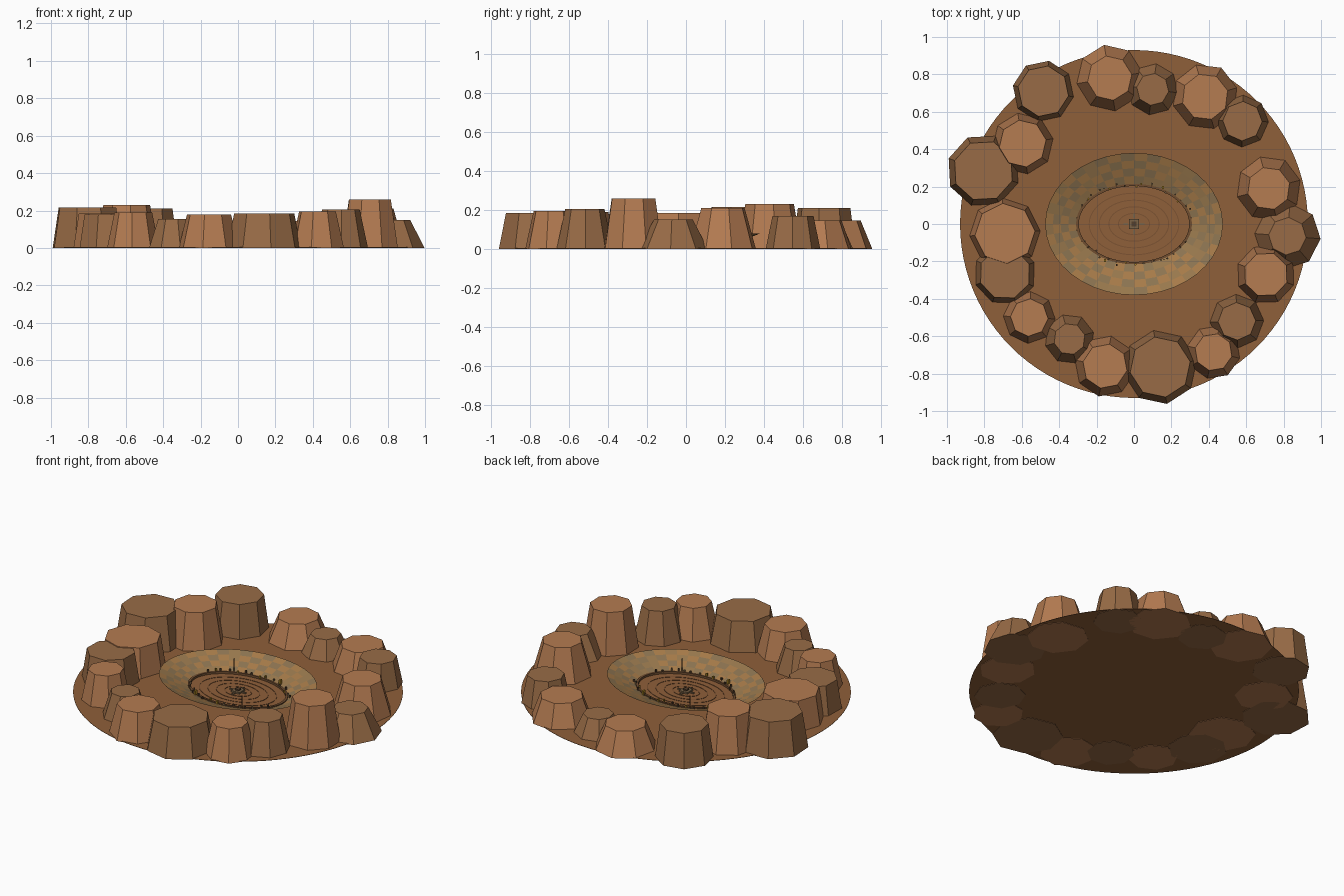
import bpy, bmesh, random
from math import cos, sin, pi, tau, atan2

if "Cube" in bpy.data.objects:
    bpy.data.objects.remove(bpy.data.objects["Cube"])
random.seed(4)


def mat(name, r, g, b):
    m = bpy.data.materials.new(name)
    m.diffuse_color = (r, g, b, 1)
    m.use_nodes = True
    m.node_tree.nodes["Principled BSDF"].inputs["Base Color"].default_value = m.diffuse_color
    return m


SAND = mat("sand", 0.275, 0.115, 0.041)
RIDGE = mat("sand_ridge", 0.2, 0.085, 0.032)
ROCKS = [mat("rock_light", 0.46, 0.2, 0.083), mat("rock_dark", 0.315, 0.148, 0.061)]
SEATS = [mat("seat_tan", 0.39, 0.2, 0.067), mat("seat_grey", 0.265, 0.175, 0.082),
         mat("seat_olive", 0.32, 0.19, 0.075)]
DARK = mat("dark_stone", 0.09, 0.05, 0.025)
WALL = mat("wall_brown", 0.16, 0.075, 0.03)
STONE = mat("stone", 0.2, 0.13, 0.065)
YELLOW = mat("banner_yellow", 0.45, 0.26, 0.02)


def finish(bm, name, mats):
    me = bpy.data.meshes.new(name)
    bm.to_mesh(me)
    bm.free()
    for m in mats:
        me.materials.append(m)
    ob = bpy.data.objects.new(name, me)
    bpy.context.collection.objects.link(ob)
    return ob


def loft(name, rings, n, pick, mats, cap=False, phase=0.0):
    """Surface through elliptical rings given as (rx, ry, z)."""
    bm = bmesh.new()
    loops = [[bm.verts.new((rx * cos(phase + tau * i / n), ry * sin(phase + tau * i / n), z))
              for i in range(n)] for rx, ry, z in rings]
    for j in range(len(loops) - 1):
        a, b = loops[j], loops[j + 1]
        for i in range(n):
            k = (i + 1) % n
            f = bm.faces.new((a[i], a[k], b[k], b[i]))
            f.material_index = pick(i, j)
    if cap:
        bm.faces.new(loops[0][::-1])
        bm.faces.new(loops[-1])
    return finish(bm, name, mats)


def box(name, loc, size, m, turn=0.0):
    bm = bmesh.new()
    bmesh.ops.create_cube(bm, size=1)
    bmesh.ops.scale(bm, vec=size, verts=bm.verts)
    ob = finish(bm, name, [m])
    ob.location = loc
    ob.rotation_euler[2] = turn
    return ob


first = lambda i, j: 0

# desert ground
loft("ground", [(0.93, 0.93, 0.003), (0.93, 0.93, 0.005)], 96, first, [SAND], cap=True)

# ring of rock mesas: x, y, base radius, top radius, height
MESAS = [(-0.13, 0.78, 0.18, 0.125, 0.145), (0.10, 0.72, 0.14, 0.09, 0.12),
         (0.38, 0.68, 0.178, 0.13, 0.145), (0.58, 0.55, 0.14, 0.11, 0.17),
         (0.72, 0.19, 0.175, 0.12, 0.21), (0.82, -0.065, 0.178, 0.105, 0.15),
         (0.705, -0.27, 0.16, 0.125, 0.26), (0.55, -0.52, 0.145, 0.105, 0.205),
         (0.425, -0.685, 0.145, 0.105, 0.195), (0.14, -0.765, 0.2, 0.17, 0.185),
         (-0.155, -0.76, 0.165, 0.125, 0.18), (-0.345, -0.615, 0.135, 0.088, 0.155),
         (-0.56, -0.5, 0.14, 0.105, 0.19), (-0.69, -0.265, 0.168, 0.145, 0.18),
         (-0.69, -0.05, 0.19, 0.168, 0.185), (-0.805, 0.285, 0.197, 0.17, 0.215),
         (-0.595, 0.43, 0.165, 0.132, 0.23), (-0.485, 0.71, 0.165, 0.143, 0.21)]
for k, (x, y, rb, rt, h) in enumerate(MESAS):
    ob = loft("mesa", [(rb, rb, 0), (rt * 0.96, rt * 0.96, h)], 8, first, [ROCKS[k % 2]],
              cap=True, phase=atan2(y, x))
    ob.location = (x, y, 0)

# sloped seating bowl, checkered and open underneath
TIERS = 4
rings = [(0.31 + 0.165 * t / TIERS, 0.215 + 0.165 * t / TIERS, 0.014 + 0.065 * t / TIERS)
         for t in range(TIERS + 1)]
loft("seating_bowl", rings, 40, lambda i, j: (i + j) % 2 if random.random() < 0.75 else 2, SEATS)

# arena wall and floor
loft("arena_wall", [(0.295, 0.203, 0.005), (0.295, 0.203, 0.02), (0.31, 0.215, 0.02),
                    (0.31, 0.215, 0.005)], 48, first, [WALL])
loft("arena_floor", [(0.295, 0.203, 0.005), (0.295, 0.203, 0.007)], 48, first, [SAND], cap=True)
for s in (0.85, 0.66, 0.48, 0.3):
    a, b, w = 0.285 * s, 0.197 * s, 0.005
    loft("floor_ring", [(a, b, 0.007), (a, b, 0.009), (a - w, b - w, 0.009),
                        (a - w, b - w, 0.007)], 48, first, [RIDGE])

# centre platform with a small cross of blocks
box("centre_platform", (0, 0, 0.011), (0.056, 0.056, 0.012), STONE)
box("centre_block", (0, 0, 0.019), (0.026, 0.026, 0.012), DARK)
for k in range(4):
    a = k * pi / 2
    box("centre_arm", (0.043 * cos(a), 0.043 * sin(a), 0.01), (0.024, 0.01, 0.008), STONE, a)

# posts and spectators along the wall
for k in range(40):
    a = tau * (k + random.uniform(-0.3, 0.3)) / 40
    if abs(cos(a)) > 0.94:
        continue
    r = random.uniform(-0.01, 0.022)
    h = random.uniform(0.012, 0.02)
    box("spectator", ((0.3 + r) * cos(a), (0.208 + r) * sin(a), 0.016 + h / 2),
        (0.009, 0.009, h), random.choice([DARK, DARK, STONE, YELLOW]), a)

# banner poles
for s in (1, -1):
    box("banner_pole", (-0.16 * s, 0.19 * s, 0.055), (0.004, 0.004, 0.085), DARK)
    box("banner", (0.155 * s, 0.195 * s, 0.035), (0.01, 0.018, 0.025), YELLOW)
